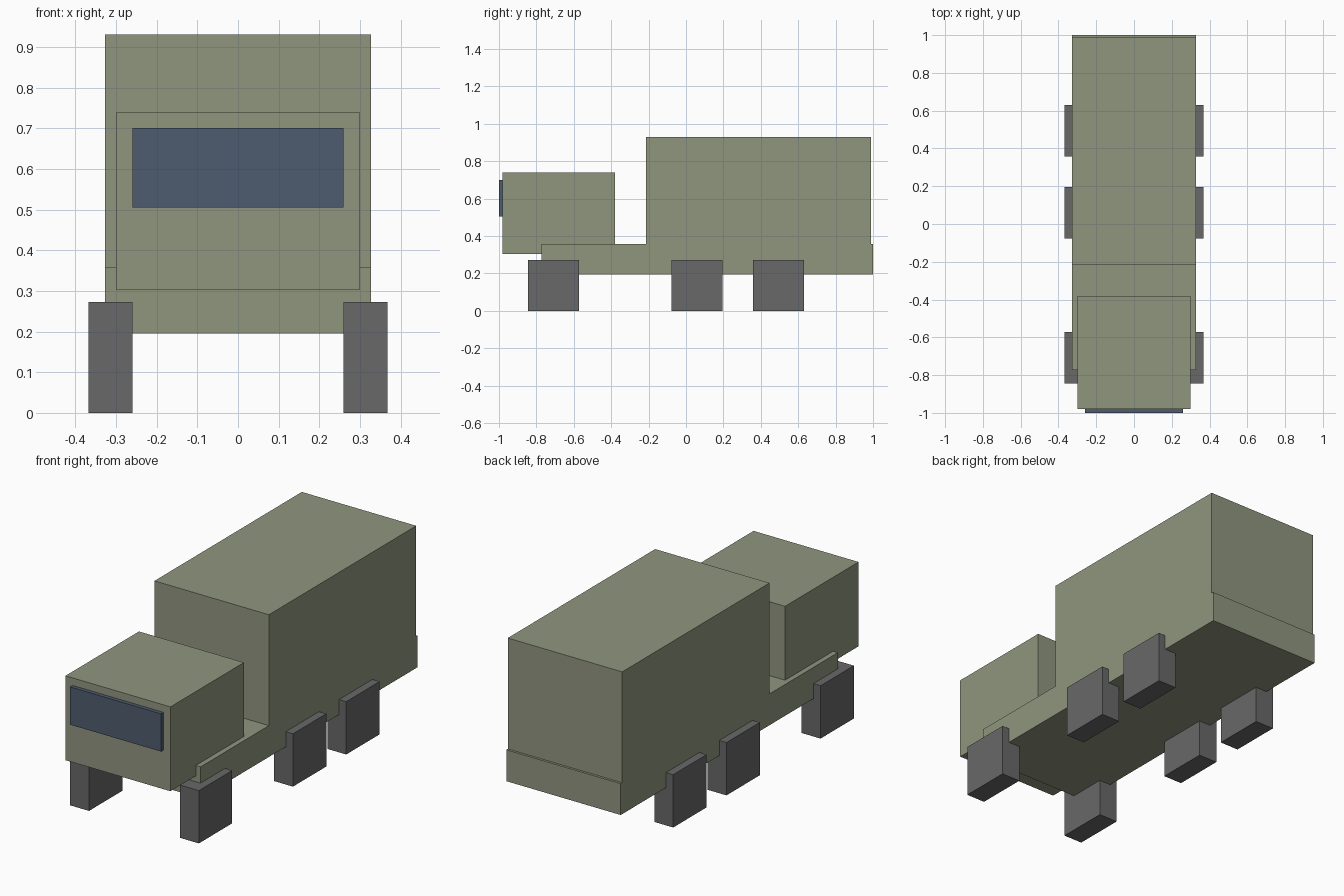
import bpy

if "Cube" in bpy.data.objects:
    bpy.data.objects.remove(bpy.data.objects["Cube"])


def material(name, rgb):
    mat = bpy.data.materials.new(name)
    mat.diffuse_color = (*rgb, 1.0)
    mat.use_nodes = True
    mat.node_tree.nodes["Principled BSDF"].inputs["Base Color"].default_value = mat.diffuse_color
    return mat


OLIVE = material("olive_paint", (0.28, 0.305, 0.212))
RUBBER = material("dark_rubber", (0.138, 0.138, 0.144))
GLASS = material("blue_glass", (0.076, 0.107, 0.156))


def box(name, x, y, z, mat):
    """Box spanning the (min, max) range on each axis."""
    spans = (x, y, z)
    bpy.ops.mesh.primitive_cube_add(size=1, location=[(a + b) / 2 for a, b in spans])
    obj = bpy.context.object
    obj.name = name
    obj.scale = [b - a for a, b in spans]
    bpy.ops.object.transform_apply(location=False, rotation=False, scale=True)
    obj.data.materials.append(mat)
    return obj


# Body: chassis bed, cargo box behind, cab in front
box("chassis", (-0.327, 0.327), (-0.773, 1.0), (0.195, 0.357), OLIVE)
box("cargo_box", (-0.327, 0.327), (-0.215, 0.988), (0.357, 0.93), OLIVE)
box("cab", (-0.30, 0.30), (-0.98, -0.38), (0.303, 0.739), OLIVE)

# Windscreen standing slightly proud of the cab
box("windscreen", (-0.26, 0.26), (-1.0, -0.975), (0.505, 0.70), GLASS)

# Three axles of square wheels
for axle, y in (("front", -0.709), ("middle", 0.059), ("rear", 0.494)):
    for side, s in (("left", -1), ("right", 1)):
        x = sorted((s * 0.26, s * 0.368))
        box(f"{axle}_{side}_wheel", x, (y - 0.136, y + 0.136), (0.0, 0.273), RUBBER)
